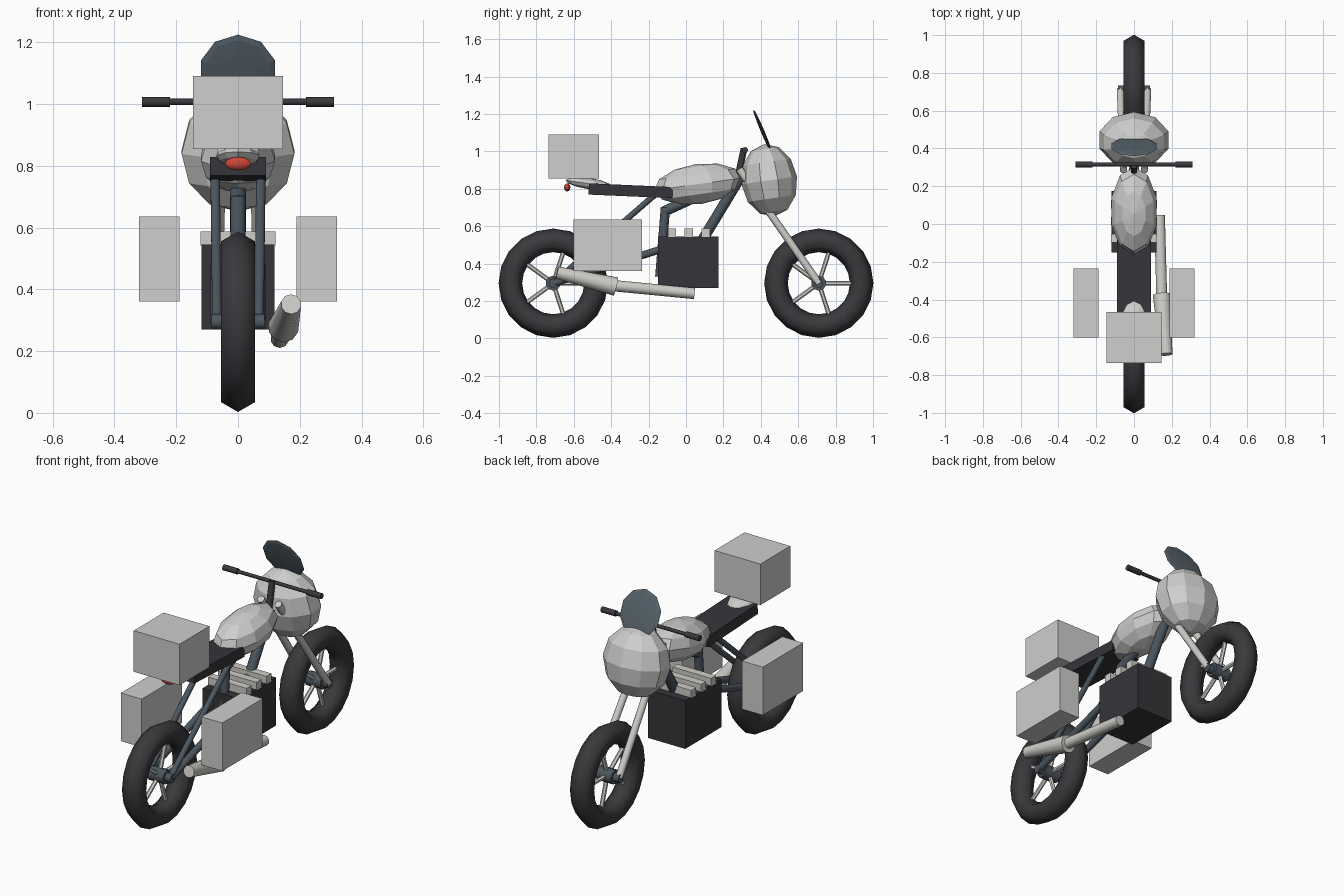
import bpy, math
from mathutils import Vector

if "Cube" in bpy.data.objects:
    bpy.data.objects.remove(bpy.data.objects["Cube"])


def material(name, r, g, b):
    m = bpy.data.materials.new(name)
    m.diffuse_color = (r, g, b, 1)
    m.use_nodes = True
    m.node_tree.nodes["Principled BSDF"].inputs["Base Color"].default_value = m.diffuse_color
    return m


BODY = material("light grey paint", 0.62, 0.62, 0.61)
METAL = material("pale metal", 0.62, 0.61, 0.58)
RUBBER = material("black rubber", 0.042, 0.040, 0.045)
ENGINE = material("dark engine", 0.036, 0.035, 0.042)
FRAME = material("blue grey steel", 0.075, 0.095, 0.115)
GLASS = material("smoked glass", 0.095, 0.125, 0.15)
RED = material("red lens", 0.6, 0.06, 0.035)


def finish(name, mat, smooth=False):
    ob = bpy.context.object
    ob.name = name
    ob.data.materials.append(mat)
    if smooth:
        bpy.ops.object.shade_smooth_by_angle(angle=math.radians(50))
    return ob


def box(name, mat, centre, size, tilt=0):
    bpy.ops.mesh.primitive_cube_add(size=1, location=centre)
    ob = finish(name, mat)
    ob.scale = size
    ob.rotation_euler.x = math.radians(tilt)
    return ob


def tube(name, mat, a, b, r1, r2=None, sides=10):
    a, b = Vector(a), Vector(b)
    bpy.ops.mesh.primitive_cone_add(vertices=sides, radius1=r1, radius2=r1 if r2 is None else r2,
                                    depth=(b - a).length, location=(a + b) / 2)
    bpy.context.object.rotation_euler = (b - a).to_track_quat('Z', 'Y').to_euler()
    return finish(name, mat, True)


def blob(name, mat, centre, radii, tilt=0, smooth=False):
    bpy.ops.mesh.primitive_uv_sphere_add(segments=10, ring_count=6, radius=1, location=centre)
    ob = finish(name, mat, smooth)
    ob.scale = radii
    ob.rotation_euler.x = math.radians(tilt)
    return ob


# Wheels: hexagonal section tyre, hub and five spokes
AXLE = 0.295
for end, y in (("rear", -0.71), ("front", 0.71)):
    bpy.ops.mesh.primitive_torus_add(major_segments=20, minor_segments=6, major_radius=0.229,
                                     minor_radius=0.063, location=(0, y, AXLE),
                                     rotation=(0, math.pi / 2, 0))
    finish(end + "_tyre", RUBBER)
    bpy.ops.object.shade_smooth()
    tube(end + "_hub", FRAME, (-0.05, y, AXLE), (0.05, y, AXLE), 0.04)
    tube(end + "_axle", FRAME, (-0.085, y, AXLE), (0.085, y, AXLE), 0.025)
    for i in range(5):
        a = i * math.tau / 5
        tube(end + "_spoke", METAL, (0, y, AXLE),
             (0, y + 0.19 * math.cos(a), AXLE + 0.19 * math.sin(a)), 0.012, sides=6)

# Engine block and cooling fins
box("engine_block", ENGINE, (0, 0.0125, 0.4075), (0.236, 0.325, 0.275))
for y in (-0.075, 0.015, 0.105):
    box("cooling_fin", METAL, (0, y, 0.565), (0.244, 0.045, 0.045))

# Frame tubes
tube("seat_tube", FRAME, (0, -0.14, 0.33), (0, -0.11, 0.7), 0.025)
tube("backbone", FRAME, (0, -0.115, 0.68), (0, 0.28, 0.86), 0.028)
tube("down_tube", FRAME, (0, 0.09, 0.53), (0, 0.29, 0.86), 0.028)

# Paired parts: stays, swing arm, fork legs, grips and side cases
for side, s in (("left", -1), ("right", 1)):
    tube(side + "_rear_stay", FRAME, (s * 0.068, -0.71, AXLE), (s * 0.074, -0.17, 0.765), 0.016)
    tube(side + "_swing_arm", FRAME, (s * 0.07, -0.71, AXLE), (s * 0.07, -0.12, 0.48), 0.02)
    tube(side + "_fork_leg", METAL, (s * 0.072, 0.71, AXLE), (s * 0.055, 0.285, 0.905), 0.02)
    tube(side + "_grip", RUBBER, (s * 0.22, 0.315, 1.007), (s * 0.31, 0.315, 1.007), 0.016)
    box(side + "_side_case", BODY, (s * 0.255, -0.418, 0.4975), (0.132, 0.365, 0.275))

# Handlebar
tube("handlebar", RUBBER, (-0.23, 0.315, 1.007), (0.23, 0.315, 1.007), 0.01)
tube("handlebar_stem", RUBBER, (0, 0.275, 0.85), (0, 0.31, 1.015), 0.018)

# Bodywork
blob("fuel_tank", BODY, (0, 0.067, 0.825), (0.126, 0.238, 0.108), 8)
blob("front_fairing", BODY, (0, 0.445, 0.845), (0.192, 0.15, 0.195), 8)
blob("windscreen", GLASS, (0, 0.411, 1.104), (0.126, 0.131, 0.01), 113)
box("seat", ENGINE, (0, -0.295, 0.789), (0.18, 0.45, 0.06), -2.5)
blob("tail_cowl", BODY, (0, -0.52, 0.828), (0.073, 0.125, 0.03), -8)
blob("tail_light", RED, (0, -0.635, 0.807), (0.044, 0.017, 0.022), smooth=True)
box("top_case", BODY, (0, -0.6, 0.9725), (0.29, 0.27, 0.235))

# Exhaust
tube("exhaust_pipe", METAL, (0.135, 0.045, 0.24), (0.147, -0.39, 0.282), 0.03)
tube("muffler", METAL, (0.147, -0.375, 0.277), (0.172, -0.69, 0.352), 0.05, 0.033)
